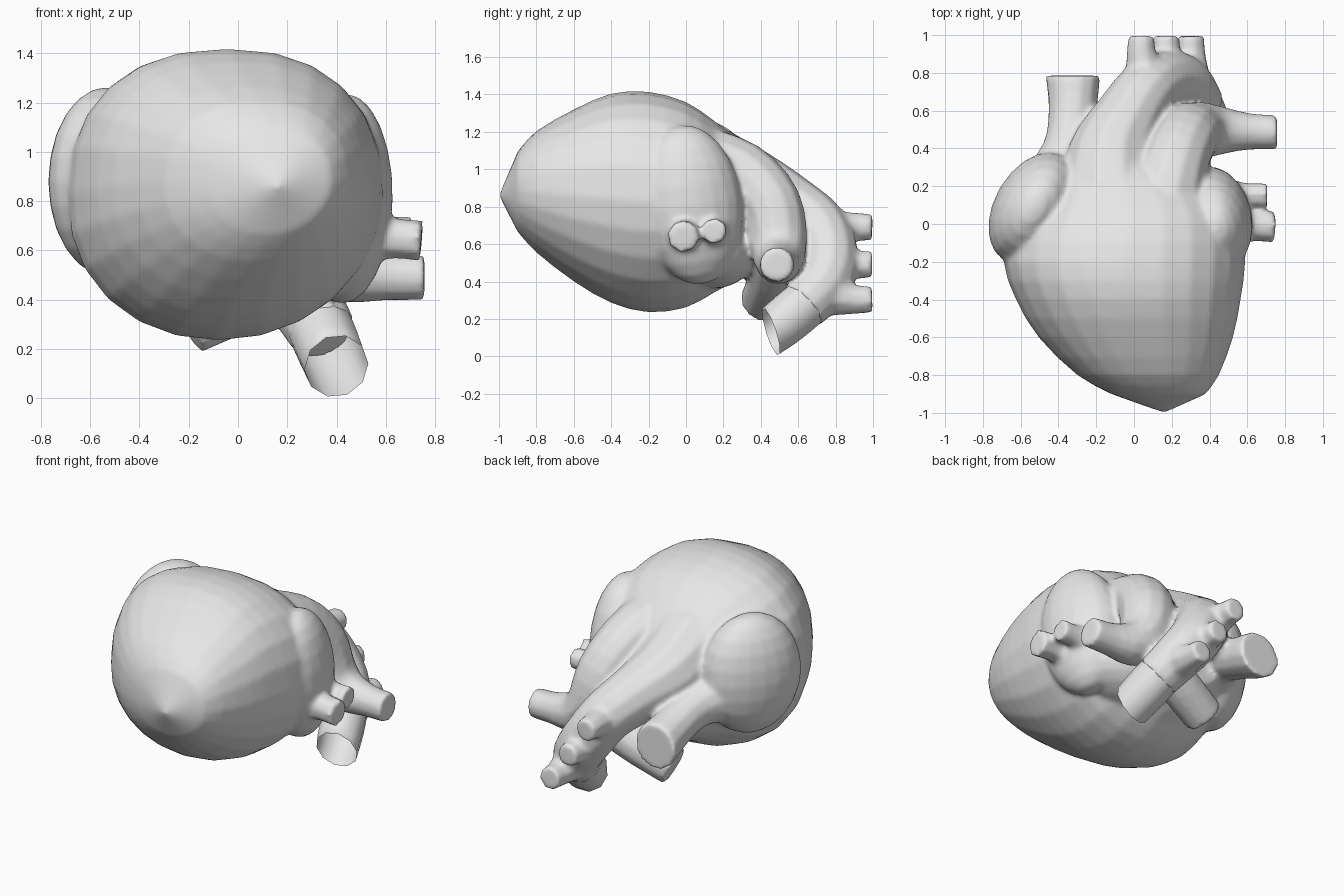
import bpy, bmesh, math
from mathutils import Vector, Matrix

if "Cube" in bpy.data.objects:
    bpy.data.objects.remove(bpy.data.objects["Cube"])

mat = bpy.data.materials.new("plain grey")
mat.diffuse_color = (0.8, 0.8, 0.8, 1)
mat.use_nodes = True
mat.node_tree.nodes["Principled BSDF"].inputs["Base Color"].default_value = mat.diffuse_color


def select(obs):
    bpy.ops.object.select_all(action='DESELECT')
    for ob in obs:
        ob.select_set(True)
    bpy.context.view_layer.objects.active = obs[0]


def finish(name, bm):
    bmesh.ops.recalc_face_normals(bm, faces=bm.faces)
    me = bpy.data.meshes.new(name)
    bm.to_mesh(me)
    bm.free()
    ob = bpy.data.objects.new(name, me)
    bpy.context.collection.objects.link(ob)
    me.materials.append(mat)
    select([ob])
    bpy.ops.object.shade_smooth_by_angle(angle=math.radians(50))
    return ob


def smooth_path(pts, steps):
    """Catmull-Rom through rows of numbers"""
    rows = [Vector(p) for p in pts]
    if len(rows) < 3:
        return rows
    ext = [2 * rows[0] - rows[1]] + rows + [2 * rows[-1] - rows[-2]]
    out = []
    for i in range(1, len(ext) - 2):
        a, b, c, d = ext[i - 1:i + 3]
        for k in range(steps):
            t = k / steps
            out.append(0.5 * (2 * b + (c - a) * t + (2 * a - 5 * b + 4 * c - d) * t * t
                              + (3 * b - a - 3 * c + d) * t ** 3))
    return out + [rows[-1]]


def skin(bm, rings):
    n = len(rings[0])
    for r0, r1 in zip(rings, rings[1:]):
        for i in range(n):
            j = (i + 1) % n
            bm.faces.new((r0[i], r0[j], r1[j], r1[i]))


def tube(name, pts, sides=12, steps=3, cap=True, end=None):
    """Round vessel along points (x, y, z, radius); end = direction of the cut"""
    rows = smooth_path(pts, steps)
    pos = [Vector(r[:3]) for r in rows]
    bm = bmesh.new()
    rings, u, old = [], None, None
    for i, p in enumerate(pos):
        t = (pos[min(i + 1, len(pos) - 1)] - pos[max(i - 1, 0)]).normalized()
        if end and i == len(pos) - 1:
            t = Vector(end).normalized()
        if u is None:
            u = t.cross(Vector((0.3, 0.2, 1))).normalized()
        else:
            u = old.rotation_difference(t) @ u
        old = t
        v = t.cross(u)
        rings.append([bm.verts.new(p + rows[i][3] * (u * math.cos(a) + v * math.sin(a)))
                      for a in (2 * math.pi * k / sides for k in range(sides))])
    skin(bm, rings)
    if cap:
        bm.faces.new(rings[0])
        bm.faces.new(rings[-1])
    return finish(name, bm)


def lobe(name, loc, radii, turn, lean=0):
    bm = bmesh.new()
    bmesh.ops.create_uvsphere(
        bm, u_segments=20, v_segments=12, radius=1,
        matrix=Matrix.Translation(loc) @ Matrix.Rotation(math.radians(turn), 4, 'Z')
        @ Matrix.Rotation(math.radians(lean), 4, 'X') @ Matrix.Diagonal((*radii, 1)))
    return finish(name, bm)


# ventricles: rows of y, centre x, centre z, half width, half depth
body = [(-0.9, .13, .88, .25, .215), (-0.8, .075, .88, .375, .325), (-0.6, .01, .86, .515, .46),
        (-0.4, -.03, .845, .595, .56), (-0.2, -.05, .825, .64, .59), (0, -.03, .81, .605, .55),
        (.15, -.03, .80, .51, .46), (.3, -.09, .78, .34, .36), (.42, -.11, .75, .24, .25)]
bm = bmesh.new()
rings = []
for y, cx, cz, rx, rz in smooth_path(body, 2):
    ring = []
    for k in range(24):
        c, s = math.cos(k * math.pi / 12), math.sin(k * math.pi / 12)
        e = .86 if s > 0 else .97          # the front is squarer than the back
        shift = -.05 * max(0, -s) * rx     # the underside leans to one side
        ring.append(bm.verts.new((cx + shift + rx * math.copysign(abs(c) ** e, c), y,
                                  cz + rz * math.copysign(abs(s) ** e, s))))
    rings.append(ring)
skin(bm, rings)
tip = bm.verts.new((.16, -1, .86))
for k in range(24):
    bm.faces.new((rings[0][k], tip, rings[0][(k + 1) % 24]))
bm.faces.new(rings[-1])
parts = [finish("heart", bm)]

# atria
parts += [lobe("right_atrium", (-.53, .085, .88), (.21, .32, .385), -30),
          lobe("left_auricle", (.43, .03, .81), (.195, .275, .43), 12, 8),
          lobe("left_atrium", (.1, .13, .57), (.42, .26, .21), 0)]

# aorta: wide root, then the arch
parts.append(tube("aorta", [(-.13, .12, .96, .28), (-.12, .36, .87, .235), (-.03, .56, .785, .185),
                            (.07, .71, .68, .165), (.17, .765, .53, .16), (.27, .735, .39, .152),
                            (.345, .62, .265, .14)]))

# three branches on the arch
for i, (x, z) in enumerate([(.04, .69), (.17, .49), (.3, .305)]):
    parts.append(tube(f"arch_branch_{i + 1}",
                      [(x + .03 - .02 * i, .75, z - .03 + .03 * i, .13), (x, .89, z, .085),
                       (x, .995, z, .074)], 8))

# pulmonary trunk with both side arteries
parts.append(tube("pulmonary_trunk",
                  [(.15, .06, 1.02, .23), (.21, .3, .965, .185), (.275, .45, .81, .17),
                   (.33, .49, .62, .16), (.44, .495, .52, .135), (.6, .49, .495, .1),
                   (.757, .485, .49, .092)], end=(1, 0, 0)))
parts.append(tube("right_pulmonary_artery",
                  [(.34, .5, .6, .13), (.1, .47, .44, .13), (-.2, .41, .295, .122)]))

# great vein
parts.append(tube("upper_great_vein", [(-.42, .18, .77, .2), (-.35, .4, .73, .135),
                                       (-.325, .6, .66, .13), (-.322, .785, .6, .148)],
                  end=(0, 1, 0)))

# lung veins
parts.append(tube("lung_vein_lower", [(.45, 0, .66, .13), (.62, -.01, .65, .088),
                                      (.745, -.015, .64, .086)], 8))
parts.append(tube("lung_vein_upper", [(.45, .14, .67, .11), (.6, .15, .67, .071),
                                      (.705, .15, .67, .07)], 8))

# melt all closed parts into one skin with soft joints
select(parts)
bpy.ops.object.join()
heart = bpy.context.view_layer.objects.active
rem = heart.modifiers.new("melt", 'REMESH')
rem.mode = 'VOXEL'
rem.voxel_size = 0.016
soft = heart.modifiers.new("soften", 'SMOOTH')
soft.factor = 0.5
soft.iterations = 7
for m in ("melt", "soften"):
    bpy.ops.object.modifier_apply(modifier=m)
bpy.ops.object.shade_smooth()

# open end of the aorta
tube("descending_aorta", [(.32, .67, .31, .135), (.36, .57, .225, .137), (.4, .455, .13, .132)],
     10, cap=False, end=(.2, -.93, -.3))
